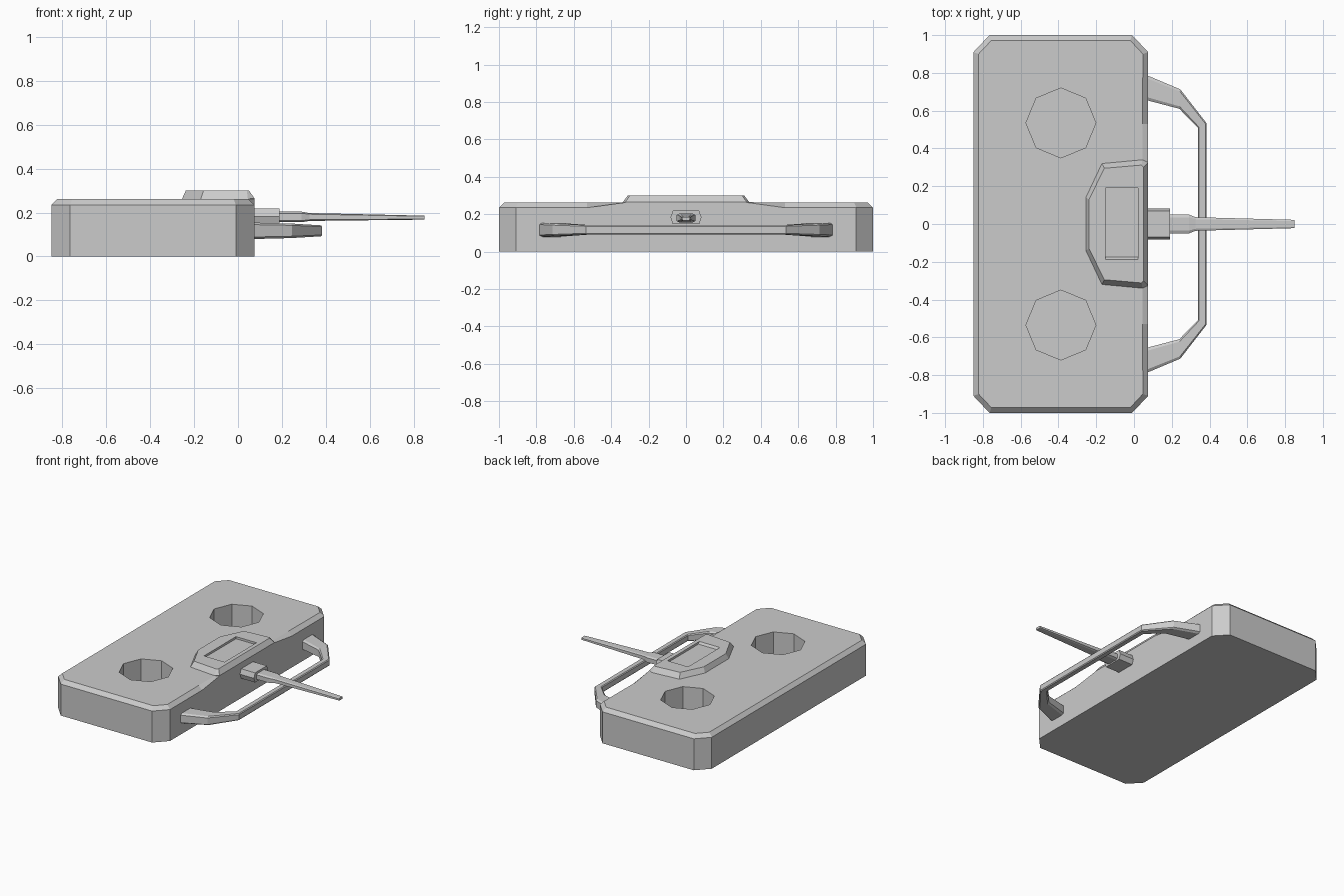
import bpy, bmesh
from math import pi, cos, sin

if "Cube" in bpy.data.objects:
    bpy.data.objects.remove(bpy.data.objects["Cube"])


def loft(name, rings):
    """Skin a list of equal-length point rings and cap both ends."""
    bm = bmesh.new()
    vr = [[bm.verts.new(p) for p in r] for r in rings]
    n = len(vr[0])
    for a, b in zip(vr, vr[1:]):
        for i in range(n):
            j = (i + 1) % n
            bm.faces.new((a[i], a[j], b[j], b[i]))
    bm.faces.new(vr[0][::-1])
    bm.faces.new(vr[-1])
    bmesh.ops.recalc_face_normals(bm, faces=bm.faces)
    me = bpy.data.meshes.new(name)
    bm.to_mesh(me)
    bm.free()
    ob = bpy.data.objects.new(name, me)
    bpy.context.collection.objects.link(ob)
    return ob


def cut(target, cutter):
    m = target.modifiers.new("cut", 'BOOLEAN')
    m.operation = 'DIFFERENCE'
    m.solver = 'EXACT'
    m.object = cutter
    bpy.context.view_layer.objects.active = target
    bpy.ops.object.modifier_apply(modifier=m.name)
    bpy.data.objects.remove(cutter)


def mirrored(half):
    """Close a half outline (y > 0) with its reflection in y."""
    return half + [(p[0], -p[1], *p[2:]) for p in reversed(half)]


def section(w, h, c=0.3):
    """Chamfered rectangle as (across, up) pairs, half sizes w and h."""
    a, b = w * (1 - c), h * (1 - c)
    return [(w, -b), (w, b), (a, h), (-a, h), (-w, b), (-w, -b), (-a, -h), (a, -h)]


# Body: chamfered slab whose edge bevel rises beside the display housing
wall = [(0.075, 0.31, 0.265), (0.075, 0.53, 0.235), (0.075, 0.91, 0.235),
        (-0.01, 1.0, 0.235), (-0.765, 1.0, 0.235), (-0.85, 0.91, 0.235)]
top = [(0.045, 0.34, 0.262), (0.045, 0.53, 0.262), (0.047, 0.90, 0.262),
       (-0.02, 0.972, 0.262), (-0.755, 0.972, 0.262), (-0.823, 0.90, 0.262)]
body = loft("body", [mirrored([(x, y, 0) for x, y, z in wall]),
                     mirrored(wall), mirrored(top)])

# Octagonal wells in the top
for s in (-1, 1):
    ring = [(-0.387 + 0.185 * cos(i * pi / 4), s * 0.535 + 0.185 * sin(i * pi / 4))
            for i in range(8)]
    cut(body, loft("well_cutter", [[(x, y, z) for x, y in ring] for z in (0.04, 0.4)]))

# Raised display housing with a shallow screen recess
low = [(0.075, 0.325, 0.265), (0.045, 0.34, 0.262), (-0.17, 0.32, 0.262), (-0.255, 0.14, 0.262)]
high = [(0.05, 0.30, 0.3), (0.04, 0.312, 0.3), (-0.157, 0.295, 0.3), (-0.238, 0.13, 0.3)]
base = [(x * 0.95, y * 0.95, 0.235) for x, y, z in low]
housing = loft("display_housing", [mirrored(base), mirrored(low), mirrored(high)])
cut(housing, loft("screen_cutter", [
    [(-0.15, y0, z), (0.02, y0, z), (0.02, 0.19, z), (-0.15, 0.19, z)]
    for y0, z in ((-0.175, 0.284), (-0.187, 0.3), (-0.187, 0.33))]))

# Carrying handle: (inner x, inner y, outer x, outer y, half height)
half = [(0.05, 0.66, 0.05, 0.795, 0.038), (0.24, 0.61, 0.245, 0.713, 0.033),
        (0.34, 0.508, 0.383, 0.535, 0.025)]
path = half + [(a, -b, c, -d, h) for a, b, c, d, h in reversed(half)]
rings = []
for ix, iy, ox, oy, h in path:
    rings.append([((ix + ox) / 2 + u * (ox - ix) / 2, (iy + oy) / 2 + u * (oy - iy) / 2,
                   0.117 + v) for u, v in section(1, h, 0.25)])
loft("handle", rings)

# Antenna socket: six-sided block on the wall
hexa = [(0.083, 0), (0.07, 0.036), (-0.07, 0.036), (-0.083, 0), (-0.07, -0.036), (0.07, -0.036)]
loft("antenna_socket", [[(x, y, 0.183 + z) for y, z in hexa] for x in (0.05, 0.19)])

# Antenna: collar narrowing into a flat tapered blade (x, half width, half height, z)
steps = [(0.17, 0.05, 0.024, 0.18), (0.29, 0.05, 0.024, 0.18),
         (0.325, 0.036, 0.018, 0.18), (0.85, 0.022, 0.009, 0.177)]
loft("antenna", [[(x, u, z + v) for u, v in section(w, h)] for x, w, h, z in steps])
